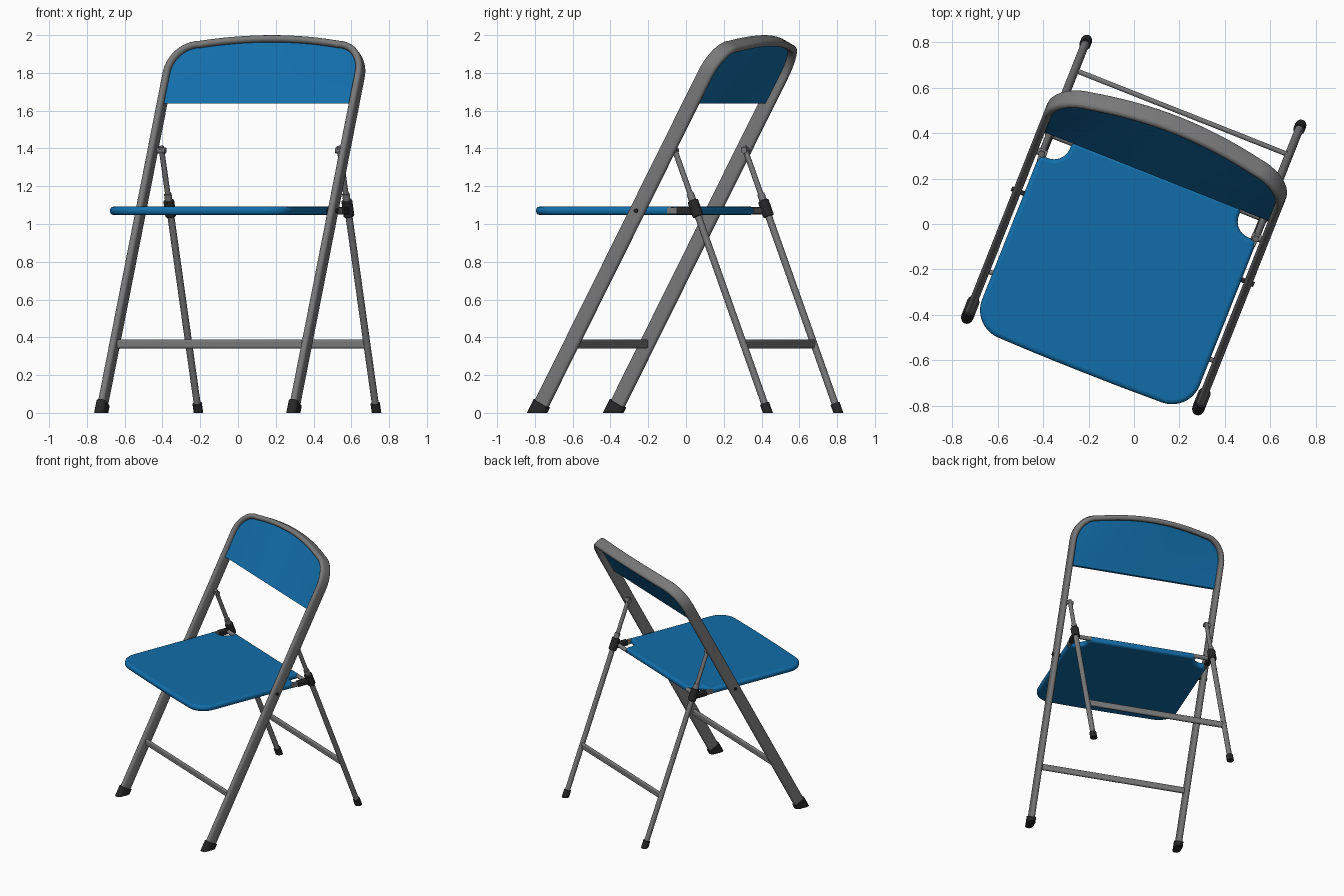
import bpy, bmesh, math
from mathutils import Matrix, Vector

if "Cube" in bpy.data.objects:
    bpy.data.objects.remove(bpy.data.objects["Cube"])

# The chair stands turned about z; everything is built straight and placed by PLACE
PLACE = Matrix.Translation((0.0144, -0.0057, 0)) @ Matrix.Rotation(math.radians(-21.6), 4, 'Z')


def material(name, rgb):
    m = bpy.data.materials.new(name)
    m.diffuse_color = (*rgb, 1)
    m.use_nodes = True
    m.node_tree.nodes["Principled BSDF"].inputs["Base Color"].default_value = m.diffuse_color
    return m


BLUE = material("blue", (0.006, 0.155, 0.40))
GREY = material("grey metal", (0.19, 0.19, 0.19))
BLACK = material("black plastic", (0.02, 0.02, 0.02))


def finish(name, bm, mat, bevel=0, segments=3):
    bmesh.ops.recalc_face_normals(bm, faces=bm.faces)
    bm.transform(PLACE)
    me = bpy.data.meshes.new(name)
    bm.to_mesh(me)
    bm.free()
    me.materials.append(mat)
    ob = bpy.data.objects.new(name, me)
    bpy.context.collection.objects.link(ob)
    if bevel:
        b = ob.modifiers.new("bevel", 'BEVEL')
        b.width, b.segments, b.limit_method = bevel, segments, 'ANGLE'
        b.angle_limit = math.radians(50)
    bpy.ops.object.select_all(action='DESELECT')
    ob.select_set(True)
    bpy.context.view_layer.objects.active = ob
    bpy.ops.object.shade_smooth_by_angle(angle=math.radians(35))
    return ob


def stadium(w, d, n=8):
    """Flat-sided oval section, w wide and d deep."""
    r, h, pts = w / 2, (d - w) / 2, []
    for side in (1, -1):
        for i in range(n + 1):
            a = math.pi * i / n
            pts.append((side * r * math.cos(a), side * (h + r * math.sin(a))))
    return pts


def sweep(path, section, depth_dir):
    """Carry a section along a path, its deep side held along depth_dir."""
    bm = bmesh.new()
    path = [Vector(p) for p in path]
    rings = []
    for i, p in enumerate(path):
        t = (path[min(i + 1, len(path) - 1)] - path[max(i - 1, 0)]).normalized()
        side = t.cross(depth_dir).normalized()
        deep = side.cross(t).normalized()
        rings.append([bm.verts.new(p + side * a + deep * b) for a, b in section])
    n = len(section)
    for r0, r1 in zip(rings, rings[1:]):
        for j in range(n):
            bm.faces.new((r0[j], r0[(j + 1) % n], r1[(j + 1) % n], r1[j]))
    bm.faces.new(rings[0])
    bm.faces.new(rings[-1])
    return bm


def rod(a, b, r, n=20):
    sec = [(r * math.cos(2 * math.pi * i / n), r * math.sin(2 * math.pi * i / n)) for i in range(n)]
    return sweep([a, b], sec, Vector((0, 1, 0.1)))


def box(lo, hi):
    bm = bmesh.new()
    bmesh.ops.create_cube(bm, size=1)
    lo, hi = Vector(lo), Vector(hi)
    bm.transform(Matrix.Translation((lo + hi) / 2) @ Matrix.Diagonal((*(hi - lo), 1)))
    return bm


def cut_ground(bm):
    bmesh.ops.bisect_plane(bm, geom=bm.verts[:] + bm.edges[:] + bm.faces[:], dist=1e-5,
                           plane_co=(0, 0, 0), plane_no=(0, 0, 1), clear_inner=True)
    bmesh.ops.holes_fill(bm, edges=[e for e in bm.edges if e.is_boundary])
    return bm


# Shape rules shared by frame and backrest
HALF, REAR = 0.547, 0.507          # half widths of front frame and rear legs
CX, CZ, R = 0.397, 1.79, 0.15      # corner arc of the frame
NORMAL = Vector((0, 1, -0.534)).normalized()


def frame_y(x, z):
    bow = 0.045 * max(0, (z - 1.637) / 0.33) * max(0, 1 - (x / HALF) ** 2)
    return -0.625 + 0.534 * z + bow


def rear_y(z):
    return 0.673 - 0.381 * z


def rail_z(x):
    x = abs(x)
    if x > CX:
        return CZ + math.sqrt(max(0, R * R - (x - CX) ** 2))
    return CZ + R + 0.03 * (1 - (x / CX) ** 2)


# Front frame: one bent oval tube
xz = [(HALF, 0.03), (HALF, 0.9), (HALF, 1.6), (HALF, 1.7)]
xz += [(CX + R * math.cos(a), CZ + R * math.sin(a)) for a in [math.pi / 2 * i / 10 for i in range(10)]]
xz += [(x, rail_z(x)) for x in [CX * (1 - i / 8) for i in range(9)]]
xz += [(-x, z) for x, z in reversed(xz[:-1])]
finish("front_frame", sweep([(x, frame_y(x, z), z) for x, z in xz], stadium(0.037, 0.085), NORMAL), GREY)

# Backrest panel: grid that follows the rail, bowed towards the top
bm = bmesh.new()
NX, NZ, T = 40, 8, 0.009
sheets = []
for s in (-T, T):
    sheet = []
    for i in range(NX + 1):
        x = -0.54 + 1.08 * i / NX
        col = []
        for k in range(NZ + 1):
            z = 1.637 + (rail_z(x) - 1.637) * k / NZ
            col.append(bm.verts.new((x, frame_y(x, z) - 0.01 + s, z)))
        sheet.append(col)
    for i in range(NX):
        for k in range(NZ):
            bm.faces.new((sheet[i][k], sheet[i + 1][k], sheet[i + 1][k + 1], sheet[i][k + 1]))
    sheets.append(sheet)
bmesh.ops.bridge_loops(bm, edges=[e for e in bm.edges if e.is_boundary])
finish("backrest", bm, BLUE)

# Seat: rounded front corners, scooped notches at the rear corners
half = [(0.0, -0.69), (0.2, -0.689)]
half += [(0.385 + 0.13 * math.sin(a), -0.555 - 0.13 * math.cos(a))
         for a in [math.pi / 2 * i / 10 for i in range(11)]]
half += [(0.515, 0.13)]
half += [(0.475 - 0.075 * math.sin(a), 0.205 - 0.075 * math.cos(a))
         for a in [math.pi / 2 * i / 8 for i in range(9)]]
half += [(0.40, 0.24)]
outline = half + [(-x, y) for x, y in reversed(half[1:])]
bm = bmesh.new()
f = bm.faces.new([bm.verts.new((x, y, 1.048)) for x, y in outline])
up = bmesh.ops.extrude_face_region(bm, geom=[f])
bmesh.ops.translate(bm, vec=(0, 0, 0.044), verts=[v for v in up['geom'] if isinstance(v, bmesh.types.BMVert)])
finish("seat", bm, BLUE, 0.018)

# Cross bars, front and rear
for name, y, w in (("front_crossbar", frame_y(HALF, 0.365), HALF), ("rear_crossbar", rear_y(0.365), REAR)):
    finish(name, box((-w, y - 0.011, 0.342), (w, y + 0.011, 0.388)), GREY, 0.009)

for side, s in (("left", -1), ("right", 1)):
    x, xr = s * HALF, s * REAR

    def on_rear(z):
        return (xr, rear_y(z), z)

    # Rear leg: thicker lower tube, thinner upper end, pivot at the frame
    finish(side + "_rear_leg", rod(on_rear(0.02), on_rear(1.1), 0.0185), GREY)
    finish(side + "_rear_leg_top", rod(on_rear(1.08), on_rear(1.41), 0.0145), GREY)
    finish(side + "_leg_collar", rod(on_rear(1.11), on_rear(1.16), 0.02), GREY)
    finish(side + "_leg_pivot", rod((s * 0.485, rear_y(1.39), 1.39), (x, rear_y(1.39), 1.39), 0.016), GREY)
    # Hinge: sleeve on the leg, arm along the seat, rod into the seat's rear edge
    finish(side + "_hinge_sleeve", rod(on_rear(1.04), on_rear(1.125), 0.029), BLACK, 0.005, 2)
    xa, xb = sorted((s * 0.487, s * 0.522))
    finish(side + "_hinge_arm", box((xa, 0.155, 1.05), (xb, 0.265, 1.09)), BLACK, 0.006, 2)
    finish(side + "_hinge_plate", box((xa + 0.005, 0.10, 1.053), (xb - 0.005, 0.17, 1.087)), GREY, 0.004, 2)
    finish(side + "_hinge_rod", rod((s * 0.38, 0.232, 1.07), (xr, 0.232, 1.07), 0.015), GREY)
    # Seat pivot pin through the frame
    py = frame_y(HALF, 1.07)
    finish(side + "_seat_pin", rod((s * 0.50, py, 1.07), (s * 0.574, py, 1.07), 0.011), BLACK)
    # Rubber feet cut flat on the ground
    p = [(x, frame_y(HALF, z), z) for z in (-0.06, 0.05)]
    finish(side + "_front_foot", cut_ground(sweep(p, stadium(0.055, 0.1), NORMAL)), BLACK)
    finish(side + "_rear_foot", cut_ground(rod(on_rear(-0.04), on_rear(0.05), 0.025)), BLACK)
